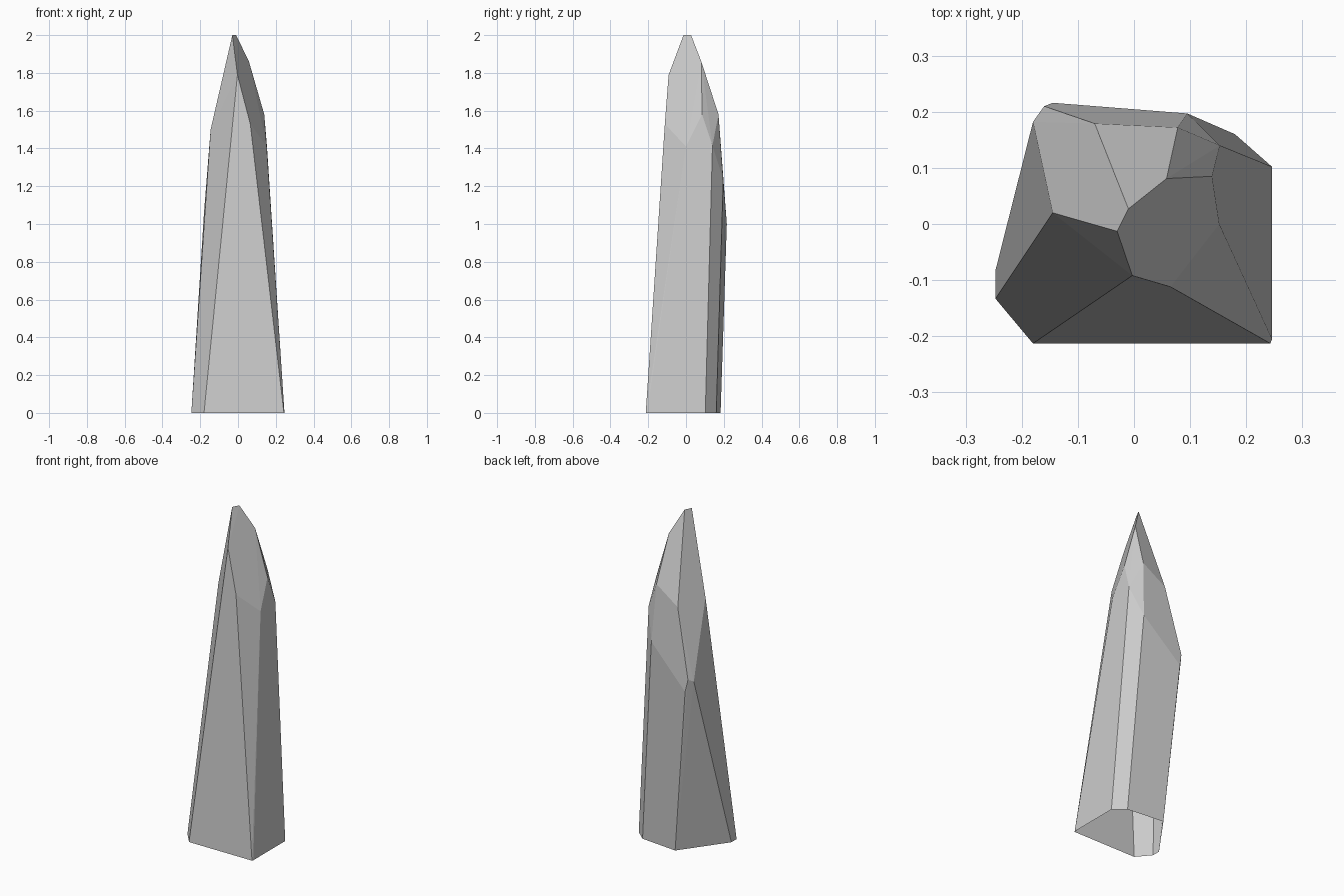
import bpy
import bmesh
import math

# Remove the default cube only
default_cube = bpy.data.objects.get("Cube")
if default_cube:
    bpy.data.objects.remove(default_cube, do_unlink=True)


def make_material(name, colour):
    material = bpy.data.materials.new(name)
    material.use_nodes = True
    material.diffuse_color = colour
    shader = material.node_tree.nodes["Principled BSDF"]
    shader.inputs["Base Color"].default_value = colour
    return material


# Foot outline on the ground, counter-clockwise from the front
foot_outline = [
    (-0.18, -0.213), (0.243, -0.213), (0.246, -0.205),
    (0.246, 0.102), (0.18, 0.16), (-0.055, 0.183),
    (-0.247, -0.083), (-0.247, -0.133),
]

# Corners where the long sides meet the cut facets
shoulder_corners = [
    (-0.003, -0.092, 1.79), (0.065, -0.112, 1.53),      # front ridge
    (0.152, 0.0, 1.41), (0.153, 0.14, 1.415),           # left side
    (0.095, 0.197, 1.235), (-0.145, 0.216, 1.0),        # back
    (-0.16, 0.21, 1.075), (-0.18, 0.182, 1.06),         # back right
    (-0.145, 0.02, 1.5),                                # right side
]

# Corners of the pointed crown and the short ridge at its tip
crown_corners = [
    (0.139, 0.085, 1.58), (0.078, 0.172, 1.58),
    (-0.07, 0.179, 1.48), (0.058, 0.081, 1.86),
    (-0.03, -0.013, 2.0), (-0.01, 0.027, 2.0),
]


def build_crystal(name, foot, corners, material):
    """Wrap the corners in flat facets and leave the foot open."""
    bm = bmesh.new()
    for x, y in foot:
        bm.verts.new((x, y, 0.0))
    for corner in corners:
        bm.verts.new(corner)
    hull = bmesh.ops.convex_hull(bm, input=bm.verts[:])
    spare = [v for v in hull["geom_interior"] if isinstance(v, bmesh.types.BMVert)]
    bmesh.ops.delete(bm, geom=spare, context="VERTS")

    # Merge triangles that lie in the same facet
    bmesh.ops.dissolve_limit(
        bm, angle_limit=math.radians(1.5), verts=bm.verts[:], edges=bm.edges[:]
    )
    bmesh.ops.recalc_face_normals(bm, faces=bm.faces[:])

    # Open underside
    underside = [f for f in bm.faces if all(v.co.z < 0.001 for v in f.verts)]
    bmesh.ops.delete(bm, geom=underside, context="FACES")

    mesh = bpy.data.meshes.new(name)
    bm.to_mesh(mesh)
    bm.free()
    mesh.materials.append(material)
    crystal = bpy.data.objects.new(name, mesh)
    bpy.context.collection.objects.link(crystal)
    return crystal


stone_grey = make_material("stone_grey", (0.6, 0.6, 0.6, 1.0))
build_crystal("crystal_shard", foot_outline, shoulder_corners + crown_corners, stone_grey)
